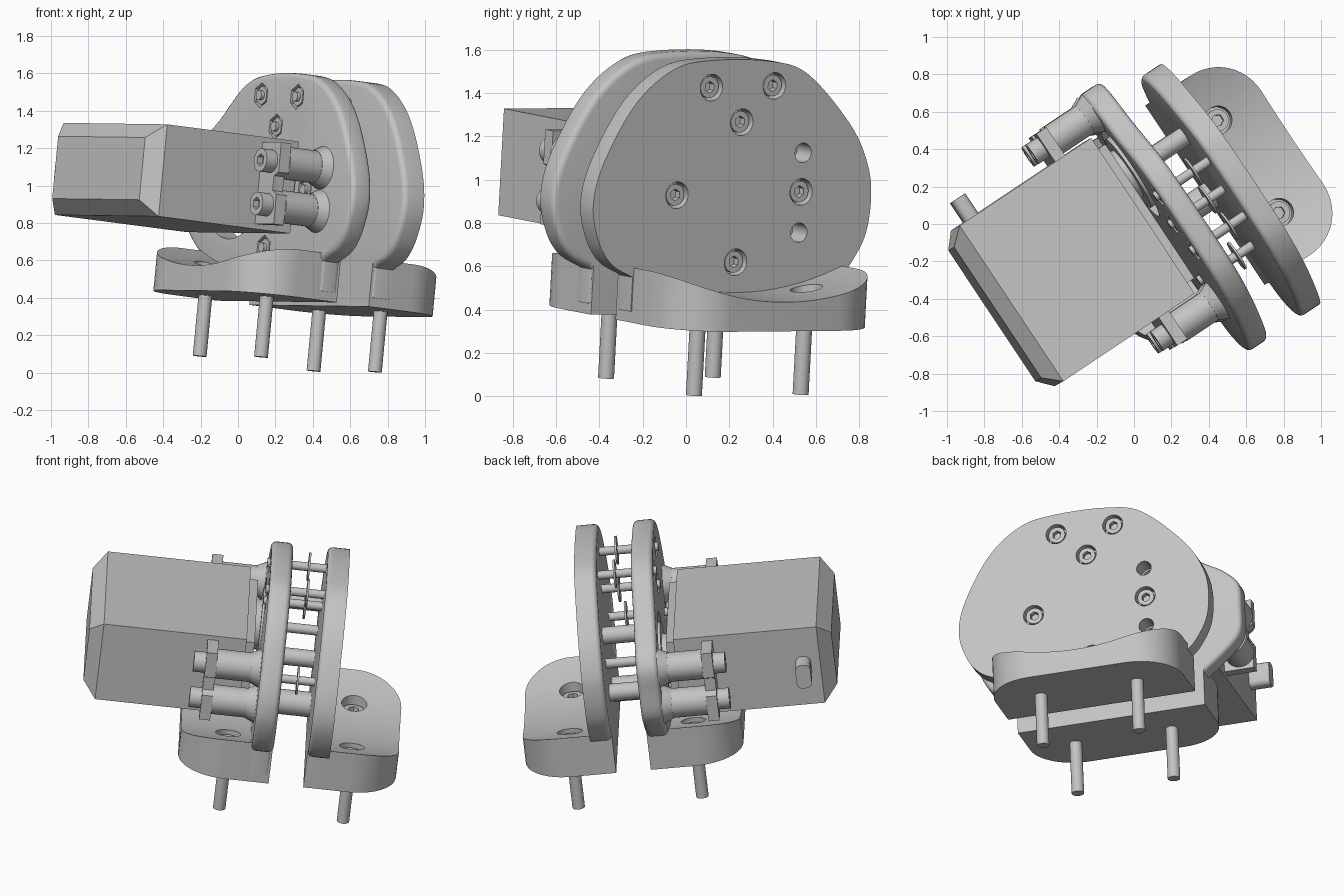
import bpy, bmesh, math
from mathutils import Matrix, Vector

if "Cube" in bpy.data.objects:
    bpy.data.objects.remove(bpy.data.objects["Cube"], do_unlink=True)

grey = bpy.data.materials.new("plain_grey")
grey.use_nodes = True
grey.diffuse_color = (0.55, 0.55, 0.55, 1)
grey.node_tree.nodes["Principled BSDF"].inputs["Base Color"].default_value = (0.55, 0.55, 0.55, 1)
parts = []
MID = 0.257                      # plane halfway between the two plates
AXES = {"x": Vector((1, 0, 0)), "y": Vector((0, 1, 0)), "z": Vector((0, 0, 1))}


def finish(name, bm, cutter=False):
    bmesh.ops.recalc_face_normals(bm, faces=bm.faces)
    mesh = bpy.data.meshes.new(name)
    bm.to_mesh(mesh)
    bm.free()
    mesh.materials.append(grey)
    ob = bpy.data.objects.new(name, mesh)
    bpy.context.collection.objects.link(ob)
    if cutter:
        ob.hide_render = True
    else:
        parts.append(ob)
    return ob


def cyl(name, axis, a, b, c, r, n=32, r2=None, cutter=False):
    """Cylinder along an axis from a to b, at c on the other two axes."""
    bm = bmesh.new()
    m = (a + b) / 2
    mid = {"x": (m, *c), "y": (c[0], m, c[1]), "z": (*c, m)}[axis]
    turn = AXES[axis].to_track_quat("Z", "Y").to_matrix().to_4x4()
    bmesh.ops.create_cone(bm, cap_ends=True, segments=n, radius1=r, radius2=r2 or r,
                          depth=b - a, matrix=Matrix.Translation(mid) @ turn)
    return finish(name, bm, cutter)


def prism(name, axis, outline, a, b, round_at=(), offset=0.03, cutter=False):
    """Outline extruded along x or z, with the rims at round_at rounded."""
    bm = bmesh.new()
    k = 0 if axis == "x" else 2
    put = (lambda p: (a, *p)) if k == 0 else (lambda p: (*p, a))
    face = bm.faces.new([bm.verts.new(put(p)) for p in outline])
    ext = bmesh.ops.extrude_face_region(bm, geom=[face])
    moved = [v for v in ext["geom"] if isinstance(v, bmesh.types.BMVert)]
    bmesh.ops.translate(bm, verts=moved, vec=AXES[axis] * (b - a))
    rim = [e for e in bm.edges
           if any(all(abs(v.co[k] - t) < 1e-4 for v in e.verts) for t in round_at)]
    if rim:
        bmesh.ops.bevel(bm, geom=rim, offset=offset, segments=4, profile=0.5, affect="EDGES")
    return finish(name, bm, cutter)


def cut(ob, *cutters):
    for c in cutters:
        mod = ob.modifiers.new("cut", "BOOLEAN")
        mod.operation, mod.solver, mod.object = "DIFFERENCE", "EXACT", c
    mesh = bpy.data.meshes.new_from_object(
        ob.evaluated_get(bpy.context.evaluated_depsgraph_get()))
    ob.modifiers.clear()
    ob.data = mesh
    for c in cutters:
        bpy.data.objects.remove(c, do_unlink=True)


def head(name, axis, a, b, c, r, up=True):
    """Bolt head with a hexagonal socket on its outer end."""
    ob = cyl(name, axis, a, b, c, r)
    lo, hi = (b - 0.035, b + 0.02) if up else (a - 0.02, a + 0.035)
    cut(ob, cyl("socket", axis, lo, hi, c, r * 0.55, 6, cutter=True))


def smooth(pts, steps=6):
    """Open curve running smoothly through the points."""
    p = [Vector(q) for q in pts]
    p = [2 * p[0] - p[1]] + p + [2 * p[-1] - p[-2]]
    out = []
    for i in range(1, len(p) - 2):
        for s in range(steps):
            t = s / steps
            out.append(0.5 * (2 * p[i] + (p[i + 1] - p[i - 1]) * t
                       + (2 * p[i - 1] - 5 * p[i] + 4 * p[i + 1] - p[i + 2]) * t * t
                       + (3 * p[i] - p[i - 1] - 3 * p[i + 1] + p[i + 2]) * t ** 3))
    return [tuple(q) for q in out] + [tuple(pts[-1])]


# Plates: shared left side and top, the inner one has a wider lug on the right
shared = [(-0.66, 0.61), (-0.78, 0.67), (-0.86, 0.78), (-0.9, 0.95), (-0.85, 1.15),
          (-0.69, 1.42), (-0.49, 1.575), (-0.28, 1.615), (0.03, 1.61), (0.25, 1.55)]
plain = [(0.5, 1.316), (0.61, 1.13), (0.64, 0.97), (0.62, 0.8), (0.55, 0.67), (0.49, 0.61)]
lug = [(0.48, 1.35), (0.64, 1.25), (0.73, 1.15), (0.74, 1.0), (0.73, 0.84), (0.64, 0.73), (0.49, 0.61)]
foot = [(0.49, 0.45), (-0.66, 0.45)]
outer = prism("outer_plate", "x", smooth(shared + plain) + foot, 0.36, 0.49, [0.36])
inner = prism("inner_plate", "x", smooth(shared + lug) + foot, 0.025, 0.155, [0.025, 0.155])

# Clamping bolts, their nuts and the thin washers between the plates
bolts = [(-0.279, 1.489), (0.07, 1.494), (-0.1, 1.327), (-0.438, 0.99), (-0.093, 0.676)]
hub = (0.25, 1.0)
tubes = [(0.25, 1.182), (0.25, 0.811)]
bores = [cyl("bore", "x", 0.42, 0.55, c, 0.062, cutter=True) for c in bolts + [hub]]
bores += [cyl("bore", "x", 0.3, 0.55, c, 0.045, cutter=True) for c in tubes]
cut(outer, *bores)
pockets = [cyl("pocket", "x", -0.05, 0.075, c, 0.068, 6, cutter=True) for c in bolts]
cut(inner, cyl("shaft_hole", "x", -0.1, 0.3, hub, 0.28, 48, cutter=True), *pockets)
for c in bolts:
    head("plate_bolt_head", "x", 0.41, 0.475, c, 0.05)
    cyl("plate_bolt", "x", 0.01, 0.42, c, 0.026, 20)
    cyl("plate_nut", "x", 0.03, 0.08, c, 0.052, 6)
for c in bolts[:4]:
    cyl("washer", "x", 0.252, 0.264, c, 0.085)
cyl("bottom_spacer", "x", 0.15, 0.365, bolts[4], 0.075)
head("hub_bolt_head", "x", 0.41, 0.475, hub, 0.05)
cyl("hub_bolt", "x", 0.1, 0.42, hub, 0.03, 20)

# Output disc on the motor shaft with its two hollow spacers
cyl("shaft_collar", "x", -0.08, 0.02, hub, 0.15)
cyl("output_disc", "x", 0.015, 0.075, hub, 0.22, 48)
for c in tubes:
    tube = cyl("output_spacer", "x", 0.07, 0.37, c, 0.052)
    cut(tube, cyl("tube_bore", "x", 0.2, 0.5, c, 0.035, cutter=True))


# Feet: rounded plan, hollowed along the top, with two recessed floor screws each
def flip(x, mirrored):
    return 2 * MID - x if mirrored else x


R, SX, SY = 0.28, 0.625, (0.217, -0.375)
DIP = 1.45
for side, mirrored in (("outer", False), ("inner", True)):
    plan = [(0.36, SY[1] - R)]
    for cy, start in ((SY[1], -90), (SY[0], 0)):
        for i in range(13):
            t = math.radians(start + i * 7.5)
            plan.append((SX + R * math.cos(t), cy + R * math.sin(t)))
    plan.append((0.36, SY[0] + R))
    plan = [(flip(x, mirrored), y) for x, y in plan]
    base = prism(side + "_foot", "z", plan, 0.4, 0.76)
    sx = flip(SX, mirrored)
    wells = [cyl("well", "z", 0.46, 0.9, (sx, y), 0.075, cutter=True) for y in SY]
    cut(base, cyl("hollow", "x", -1, 1.5, (sum(SY) / 2, 0.535 + DIP), DIP, 128, cutter=True), *wells)
    for y in SY:
        cyl(side + "_floor_screw", "z", 0.075, 0.45, (sx, y), 0.037, 24)
        head(side + "_floor_screw_head", "z", 0.45, 0.53, (sx, y), 0.06)

# Motor body with a chamfered rear
YC, ZC = 0.02, 0.992
bm = bmesh.new()
bmesh.ops.create_cube(bm, size=1, matrix=Matrix.Translation((-0.535, YC, ZC))
                      @ Matrix.Diagonal((0.93, 1.0, 0.495, 1)))
rear = [e for e in bm.edges if all(v.co.x < -0.9 for v in e.verts)]
bmesh.ops.bevel(bm, geom=rear, offset=0.08, segments=1, affect="EDGES")
finish("motor_body", bm)
prism("motor_front", "x", [(YC + a * 0.43, ZC + b * 0.2)
      for a, b in ((-1, -1), (1, -1), (1, 1), (-1, 1))], -0.08, -0.02)

# Cable outlet on the side of the motor
bm = bmesh.new()
bmesh.ops.create_cube(bm, size=1, matrix=Matrix.Translation((-0.82, 0.57, 0.98))
                      @ Matrix.Diagonal((0.09, 0.15, 0.15, 1)))
bmesh.ops.bevel(bm, geom=[e for e in bm.edges if abs(e.verts[0].co.y - e.verts[1].co.y) > 0.1],
                offset=0.035, segments=4, profile=0.5, affect="EDGES")
finish("cable_outlet", bm)

# Mounting ears, standoffs and their bolts on both sides of the motor
ear = [(0.49, -0.22), (0.68, -0.22), (0.68, -0.06), (0.64, -0.04),
       (0.64, 0.04), (0.68, 0.06), (0.68, 0.22), (0.49, 0.22)]
for s in (-1, 1):
    prism("mounting_ear", "x", [(YC + s * y, ZC + z) for y, z in ear], -0.3, -0.235)
    for dz in (-0.117, 0.117):
        c = (YC + s * 0.6, ZC + dz)
        cyl("standoff", "x", -0.235, 0.04, c, 0.088)
        cyl("standoff_flare", "x", -0.03, 0.03, c, 0.09, r2=0.118)
        head("ear_bolt_head", "x", -0.37, -0.295, c, 0.062, up=False)

# Lean and turn the whole assembly
pose = (Matrix.Rotation(math.radians(33.7), 4, "Z") @ Matrix.Rotation(math.radians(6.2), 4, "Y")
        @ Matrix.Rotation(math.radians(0.45), 4, "X"))
bpy.ops.object.select_all(action="DESELECT")
for ob in parts:
    ob.data.transform(pose)
    ob.select_set(True)
bpy.context.view_layer.objects.active = parts[0]
bpy.ops.object.shade_smooth_by_angle(angle=math.radians(35))
